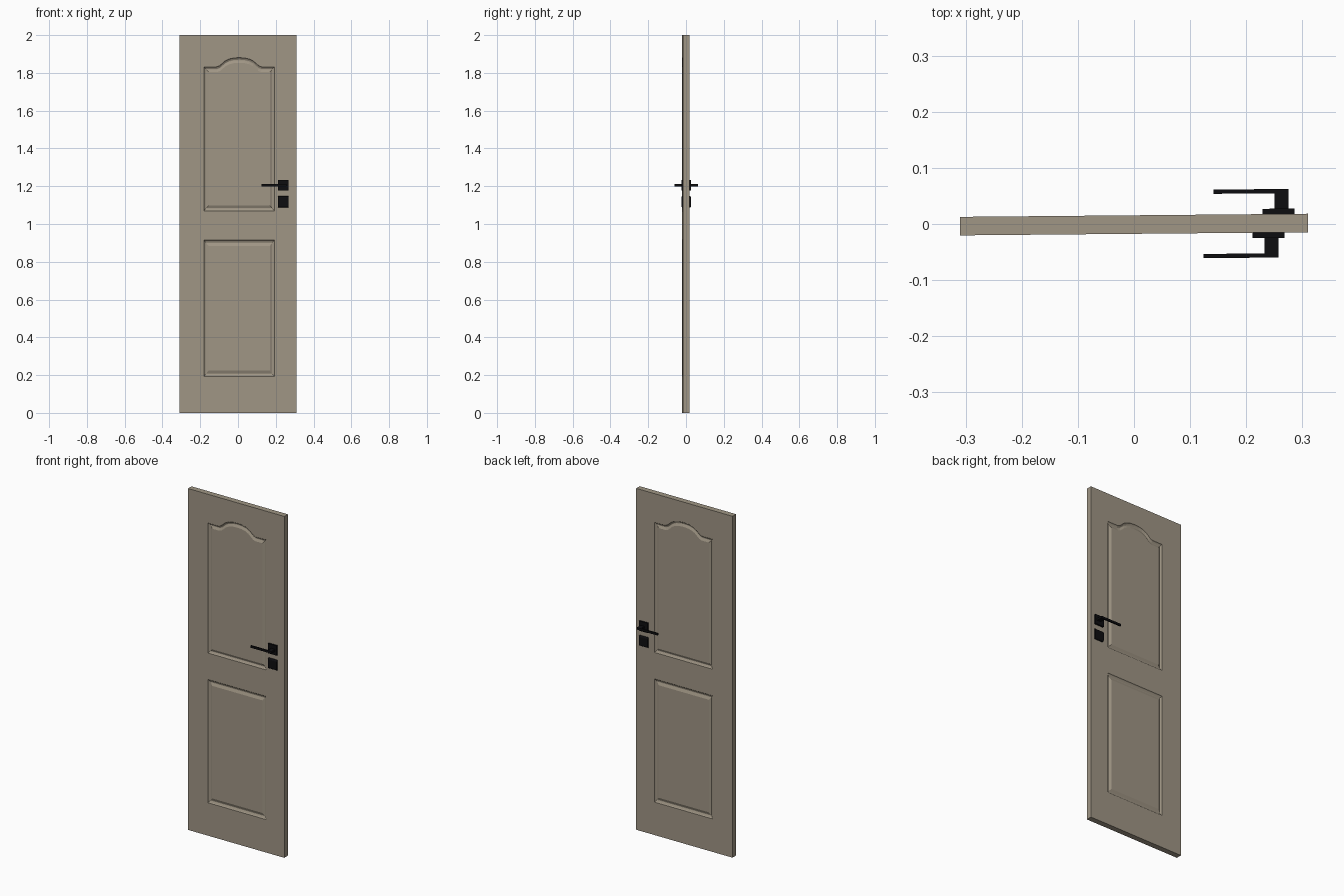
import bpy, bmesh, math
from mathutils import Matrix

if "Cube" in bpy.data.objects:
    bpy.data.objects.remove(bpy.data.objects["Cube"])

TILT = Matrix.Translation((0, -0.001, 0)) @ Matrix.Rotation(0.009, 4, 'Z')
HALF_T = 0.0165           # half door thickness
W, H = 0.31, 2.0          # half width, height


def material(name, rgb):
    m = bpy.data.materials.new(name)
    m.diffuse_color = (*rgb, 1)
    m.use_nodes = True
    m.node_tree.nodes["Principled BSDF"].inputs["Base Color"].default_value = m.diffuse_color
    return m


TAUPE = material("taupe_paint", (0.352, 0.305, 0.235))
BLACK = material("black_metal", (0.004, 0.004, 0.005))


def finish(bm, name, mat):
    bmesh.ops.remove_doubles(bm, verts=bm.verts, dist=1e-5)
    bmesh.ops.recalc_face_normals(bm, faces=bm.faces)
    bm.transform(TILT)
    me = bpy.data.meshes.new(name)
    bm.to_mesh(me)
    bm.free()
    me.materials.append(mat)
    ob = bpy.data.objects.new(name, me)
    bpy.context.collection.objects.link(ob)
    return ob


# Panel outlines, listed as bottom left, bottom right, then the top from right to left
CX, PW = 0.006, 0.187
ARCH = [(0.12, 0), (0.104, 0.006), (0.09, 0.018), (0.075, 0.031),
        (0.055, 0.041), (0.03, 0.047), (0, 0.049)]


def rect_panel(i):
    x, z0, z1 = PW - i, 0.193 + i * 1.25, 0.915 - i * 1.25
    return [(CX - x, z0), (CX + x, z0), (CX + x, z1), (CX - x, z1)]


def arch_panel(i):
    x, z0, z1 = PW - i, 1.07 + i * 1.1, 1.832 - i * 1.1
    k = 1 - i * 1.5
    right = [(x, 0)] + [(a * k, b) for a, b in ARCH]
    top = right + [(-a, b) for a, b in right[-2::-1]]
    return [(CX - x, z0), (CX + x, z0)] + [(CX + a, z1 + b) for a, b in top]


# Door slab: frame faces plus moulded panels on both sides
bm = bmesh.new()


def face(points, y):
    bm.faces.new([bm.verts.new((x, y, z)) for x, z in points])


lo, up = rect_panel(0), arch_panel(0)
xl, xr = CX - PW, CX + PW
zs = [lo[0][1], lo[2][1], up[0][1], up[2][1]]
PROFILE = [(0, 0), (0.003, 0.004), (0.010, 0.008), (0.013, 0.008), (0.025, 0.002)]

for s in (-1, 1):
    y = s * HALF_T
    # stiles
    face([(-W, 0), (xl, 0)] + [(xl, z) for z in zs] + [(xl, H), (-W, H)], y)
    face([(W, 0), (xr, 0)] + [(xr, z) for z in zs] + [(xr, H), (W, H)], y)
    # rails
    face([(xl, 0), (xr, 0), (xr, zs[0]), (xl, zs[0])], y)
    face([(xl, zs[1]), (xr, zs[1]), (xr, zs[2]), (xl, zs[2])], y)
    face([(xl, H), (xr, H)] + up[2:], y)
    # mouldings and panel fields
    for outline in (rect_panel, arch_panel):
        loops = [[(x, s * (HALF_T - d), z) for x, z in outline(i)] for i, d in PROFILE]
        for a, b in zip(loops, loops[1:]):
            n = len(a)
            for k in range(n):
                j = (k + 1) % n
                bm.faces.new([bm.verts.new(p) for p in (a[k], a[j], b[j], b[k])])
        bm.faces.new([bm.verts.new(p) for p in loops[-1]])

# slab edges
xs = [-W, xl, xr, W]
for z in (0, H):
    for a, b in zip(xs, xs[1:]):
        bm.faces.new([bm.verts.new(p) for p in
                      ((a, -HALF_T, z), (b, -HALF_T, z), (b, HALF_T, z), (a, HALF_T, z))])
for x in (-W, W):
    bm.faces.new([bm.verts.new(p) for p in
                  ((x, -HALF_T, 0), (x, -HALF_T, H), (x, HALF_T, H), (x, HALF_T, 0))])
finish(bm, "door_slab", TAUPE)


def box(name, x0, x1, y0, y1, z0, z1, round_side=0):
    b = bmesh.new()
    bmesh.ops.create_cube(b, size=1)
    b.transform(Matrix.Translation(((x0 + x1) / 2, (y0 + y1) / 2, (z0 + z1) / 2))
                @ Matrix.Diagonal((x1 - x0, abs(y1 - y0), z1 - z0, 1)))
    if round_side:
        # round the outer top and bottom edges
        edges = [e for e in b.edges if all(abs(v.co.y - y1) < 1e-5 for v in e.verts)
                 and abs(e.verts[0].co.z - e.verts[1].co.z) < 1e-5]
        bmesh.ops.bevel(b, geom=edges, offset=round_side, segments=4,
                        profile=0.5, affect='EDGES')
    finish(b, name, BLACK)


# Handle sets: front and back sit at slightly different x
for s, label, x in ((-1, "front", 0.2395), (1, "back", 0.258)):
    r, zc, zl = 0.0285, 1.205, 1.117
    nx = x + 0.005
    box(label + "_rose", x - r, x + r, s * 0.015, s * 0.026, zc - r, zc + r)
    box(label + "_lock_plate", x - r, x + r, s * 0.012, s * 0.026, zl - r - 0.002, zl + r + 0.002, 0.009)
    box(label + "_neck", nx - 0.0125, nx + 0.0125, s * 0.024, s * 0.0605, zc - 0.006, zc + 0.006)
    box(label + "_lever", nx - 0.121, nx + 0.0125, s * 0.0535, s * 0.061, zc - 0.0062, zc + 0.0062)
